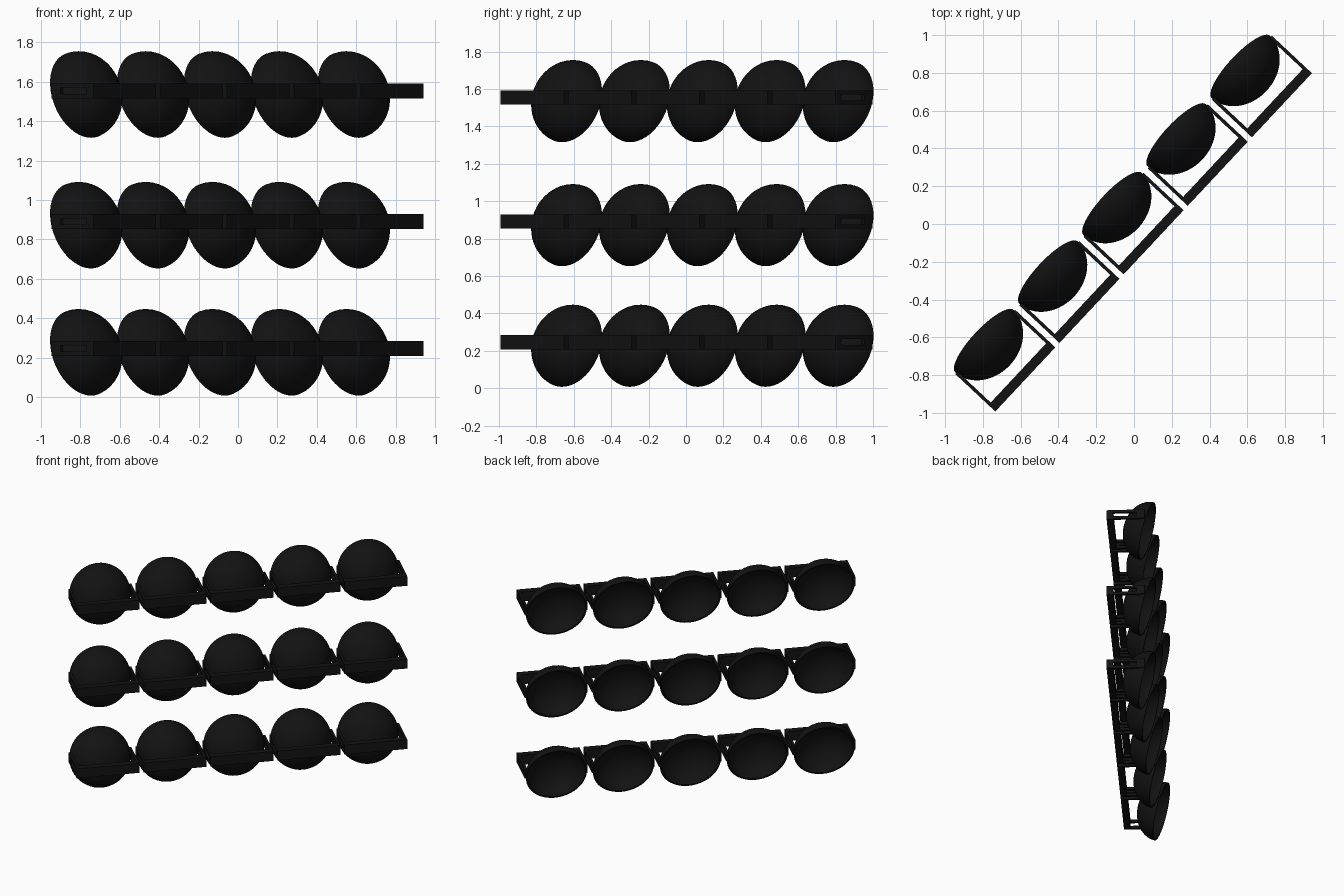
import bpy, bmesh
from math import radians, sin, cos, pi
from mathutils import Matrix, Vector

if "Cube" in bpy.data.objects:
    bpy.data.objects.remove(bpy.data.objects["Cube"])

ROW_ANGLE = radians(46.9)
PITCH = 0.497
ROW_Z = (0.0, 0.645, 1.308)

black = bpy.data.materials.new("black_paint")
black.diffuse_color = (0.006, 0.006, 0.006, 1)
black.use_nodes = True
black.node_tree.nodes["Principled BSDF"].inputs["Base Color"].default_value = black.diffuse_color


def finish(bm, name, smooth=False):
    bmesh.ops.recalc_face_normals(bm, faces=bm.faces[:])
    me = bpy.data.meshes.new(name)
    bm.to_mesh(me)
    bm.free()
    me.materials.append(black)
    if smooth:
        me.shade_smooth()
        me.set_sharp_from_angle(angle=radians(40))
    return me


def box(bm, lo, hi):
    lo, hi = Vector(lo), Vector(hi)
    size, mid = hi - lo, (lo + hi) / 2
    bmesh.ops.create_cube(bm, size=1, matrix=Matrix.Translation(mid) @ Matrix.Diagonal((*size, 1)))


# Bowl-shaped lamp housing: elliptical shell, open towards local +Y, tilted down
def lamp_mesh():
    bm = bmesh.new()
    R, D, T, N = 0.226, 0.182, 0.012, 14
    outer = [(R * sin(a), -D * cos(a)) for a in (i * pi / 2 / N for i in range(N + 1))]
    inner = [((R - T) * sin(a), -(D - T) * cos(a)) for a in (i * pi / 2 / N for i in range(N, -1, -1))]
    vs = [bm.verts.new((r, y, 0)) for r, y in outer + inner]
    es = [bm.edges.new(p) for p in zip(vs, vs[1:])]
    bmesh.ops.spin(bm, geom=vs + es, cent=(0, 0, 0), axis=(0, 1, 0), angle=2 * pi, steps=48)
    bmesh.ops.remove_doubles(bm, verts=bm.verts[:], dist=1e-5)
    bmesh.ops.transform(bm, verts=bm.verts[:], matrix=Matrix.Translation((0, 0.155, 0.224)) @
                        Matrix.Rotation(radians(-16.5), 4, 'X'))
    return finish(bm, "lamp_housing", True)


# U-shaped yoke: thick back bar and two slotted side arms
def yoke_mesh():
    bm = bmesh.new()
    W, A, H, Z = 0.2325, 0.018, 0.038, 0.246
    back, front, tip = -0.142, -0.092, 0.148
    box(bm, (-W, back, Z - H), (W, front, Z + H))
    for s in (-1, 1):
        x0, x1 = sorted((s * W, s * (W - A)))
        box(bm, (x0, front, Z + 0.016), (x1, tip, Z + H))
        box(bm, (x0, front, Z - H), (x1, tip, Z - 0.016))
        box(bm, (x0, 0.085, Z - 0.016), (x1, tip, Z + 0.016))
    return finish(bm, "yoke")


lamp, yoke = lamp_mesh(), yoke_mesh()

# Three stacked diagonal rows of five lamps
for r, z in enumerate(ROW_Z):
    for i in range(5):
        u = (i - 2) * PITCH
        for me in (lamp, yoke):
            ob = bpy.data.objects.new(f"{me.name}_{r + 1}_{i + 1}", me)
            ob.location = (u * cos(ROW_ANGLE), u * sin(ROW_ANGLE), z)
            ob.rotation_euler = (0, 0, ROW_ANGLE)
            bpy.context.collection.objects.link(ob)
